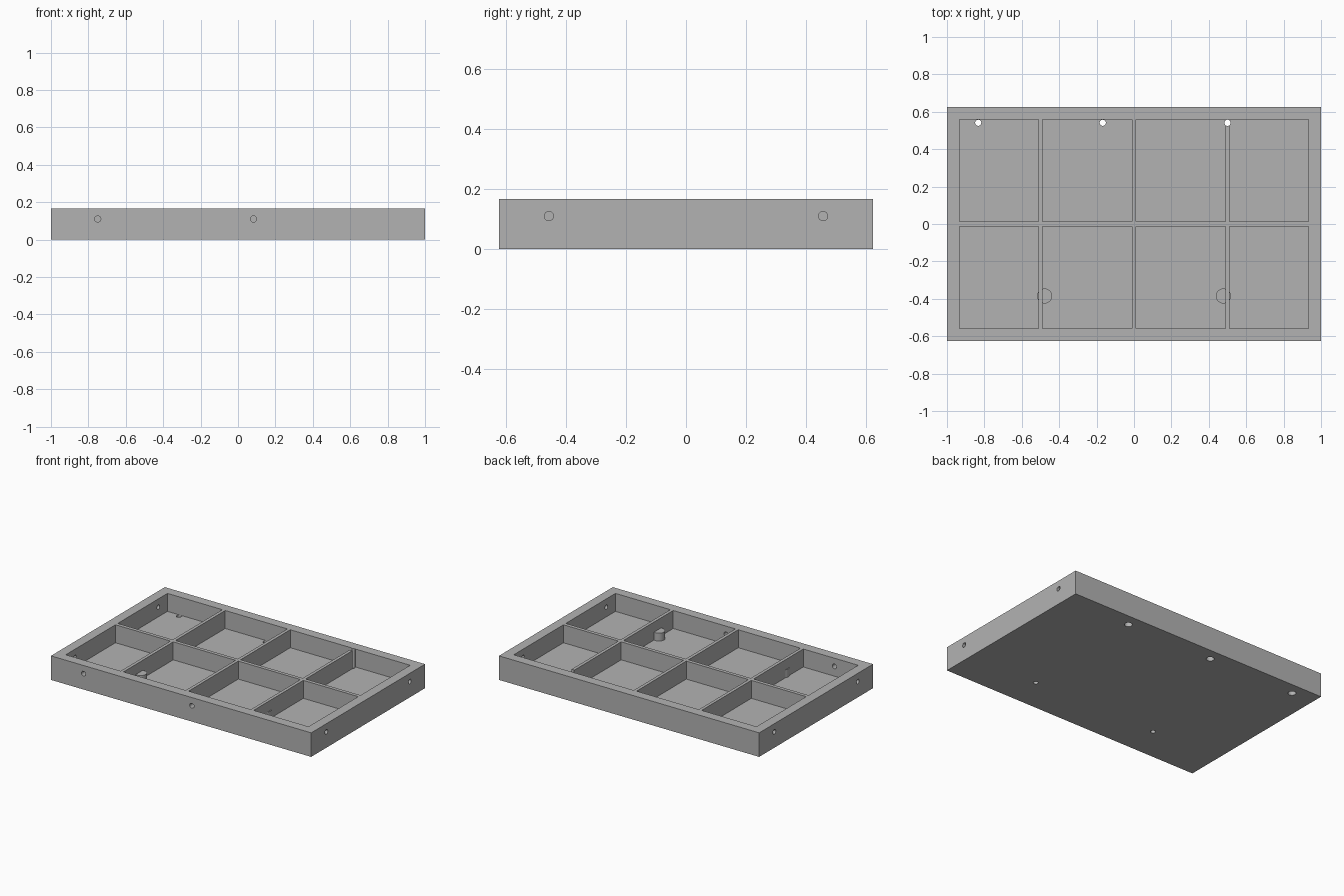
import bpy
import math
from mathutils import Vector

if "Cube" in bpy.data.objects:
    bpy.data.objects.remove(bpy.data.objects["Cube"], do_unlink=True)

W, D, H = 1.0, 0.625, 0.167      # half width, half depth, height
WALL, FLOOR = 0.067, 0.042
RIB_X, RIB_Y = 0.011, 0.0125     # half thickness of the dividers

grey = bpy.data.materials.new("plain grey")
grey.use_nodes = True
grey.diffuse_color = (0.45, 0.45, 0.45, 1)
grey.node_tree.nodes["Principled BSDF"].inputs["Base Color"].default_value = (0.45, 0.45, 0.45, 1)


def box(name, low, high):
    low, high = Vector(low), Vector(high)
    bpy.ops.mesh.primitive_cube_add(size=1, location=(low + high) / 2)
    ob = bpy.context.object
    ob.name = name
    ob.scale = high - low
    bpy.ops.object.transform_apply(location=True, rotation=True, scale=True)
    ob.data.materials.append(grey)
    return ob


def cylinder(name, radius, start, end):
    start, end = Vector(start), Vector(end)
    axis = end - start
    bpy.ops.mesh.primitive_cylinder_add(
        vertices=32, radius=radius, depth=axis.length, location=(start + end) / 2,
        rotation=axis.to_track_quat('Z', 'Y').to_euler())
    ob = bpy.context.object
    ob.name = name
    bpy.ops.object.transform_apply(location=True, rotation=True, scale=True)
    ob.data.materials.append(grey)
    return ob


def combine(target, tool, operation):
    tool.hide_render = True
    mod = target.modifiers.new(operation.lower(), 'BOOLEAN')
    mod.object, mod.operation, mod.solver = tool, operation, 'EXACT'
    bpy.context.view_layer.objects.active = target
    bpy.ops.object.modifier_apply(modifier=mod.name)
    bpy.data.objects.remove(tool, do_unlink=True)


tray = box("divided_tray", (-W, -D, 0), (W, D, H))

# Eight pockets, leaving the frame and the thin dividers
columns = [(-W + WALL, -0.5 - RIB_X), (-0.5 + RIB_X, -RIB_X),
           (RIB_X, 0.5 - RIB_X), (0.5 + RIB_X, W - WALL)]
rows = [(-D + WALL, -RIB_Y), (RIB_Y, D - WALL)]
for x0, x1 in columns:
    for y0, y1 in rows:
        combine(tray, box("pocket_cutter", (x0, y0, FLOOR), (x1, y1, H + 0.1)), 'DIFFERENCE')

# Two bosses beside the dividers, with blind holes from below
for side in (-1, 1):
    x, y = side * 0.478, -0.385
    combine(tray, cylinder("boss", 0.04, (x, y, 0.02), (x, y, 0.097)), 'UNION')
    combine(tray, cylinder("boss_hole", 0.016, (x, y, -0.1), (x, y, 0.075)), 'DIFFERENCE')

# Holes through the end walls
for side in (-1, 1):
    for y in (-0.458, 0.458):
        combine(tray, cylinder("end_hole", 0.0155, (side * 0.9, y, 0.11),
                               (side * 1.1, y, 0.11)), 'DIFFERENCE')

# Holes through the front wall
for x in (-0.75, 0.083):
    combine(tray, cylinder("front_hole", 0.0165, (x, -0.7, 0.11), (x, -0.54, 0.11)), 'DIFFERENCE')

# Vertical holes along the back, wider underneath
for x in (-0.833, -0.167, 0.5):
    y = 0.541
    combine(tray, cylinder("back_hole", 0.0165, (x, y, -0.1), (x, y, H + 0.1)), 'DIFFERENCE')
    combine(tray, cylinder("back_recess", 0.025, (x, y, -0.1), (x, y, 0.03)), 'DIFFERENCE')

bpy.ops.object.select_all(action='DESELECT')
tray.select_set(True)
bpy.context.view_layer.objects.active = tray
bpy.ops.object.shade_smooth_by_angle(angle=math.radians(30))
